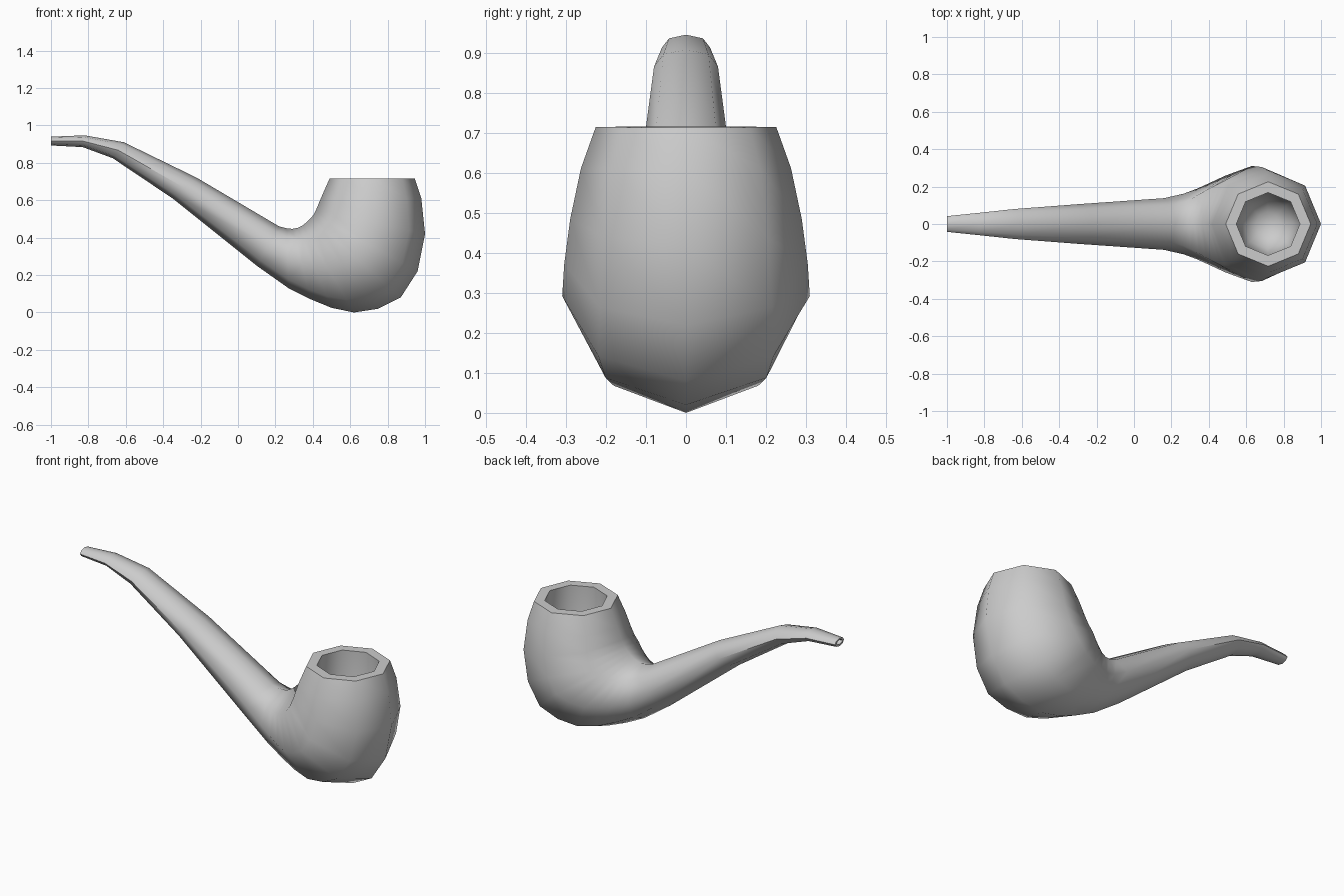
import bpy
import bmesh
import math

SIDES = 8


def section(bm, top_x, top_z, low_x, low_z, half_width):
    """Octagonal ring spanning an upper and a lower profile point."""
    cx, cz = (top_x + low_x) / 2, (top_z + low_z) / 2
    dx, dz = (top_x - low_x) / 2, (top_z - low_z) / 2
    ring = []
    for i in range(SIDES):
        a = 2 * math.pi * i / SIDES
        c = math.cos(a)
        ring.append(bm.verts.new((cx + dx * c, half_width * math.sin(a), cz + dz * c)))
    return ring


def loft(name, sections):
    bm = bmesh.new()
    rings = [section(bm, *s) for s in sections]
    for a, b in zip(rings, rings[1:]):
        for i in range(SIDES):
            j = (i + 1) % SIDES
            bm.faces.new((a[i], a[j], b[j], b[i]))
    bm.faces.new(rings[0])
    bm.faces.new(rings[-1])
    bmesh.ops.recalc_face_normals(bm, faces=bm.faces)
    mesh = bpy.data.meshes.new(name)
    bm.to_mesh(mesh)
    bm.free()
    obj = bpy.data.objects.new(name, mesh)
    bpy.context.collection.objects.link(obj)
    bpy.context.view_layer.objects.active = obj
    obj.select_set(True)
    bpy.ops.object.shade_smooth_by_angle(angle=math.radians(60))
    return obj


# Each row: upper profile x, z; lower profile x, z; half width
mouth_hole = [
    (-0.88, 0.928, -0.88, 0.902, 0.024),
    (-1.00, 0.931, -1.00, 0.903, 0.026),
]
stem = [
    (-1.00, 0.94, -1.00, 0.893, 0.042),
    (-0.82, 0.947, -0.83, 0.884, 0.06),
    (-0.61, 0.91, -0.67, 0.825, 0.08),
    (-0.22, 0.72, -0.35, 0.61, 0.107),
    (0.22, 0.46, 0.10, 0.25, 0.138),
]
# The sections fan around the inner bend to become the bowl
bowl = [
    (0.26, 0.45, 0.27, 0.13, 0.162),
    (0.29, 0.447, 0.39, 0.07, 0.19),
    (0.32, 0.453, 0.50, 0.025, 0.222),
    (0.345, 0.465, 0.62, 0.0, 0.256),
    (0.37, 0.485, 0.75, 0.02, 0.285),
    (0.39, 0.505, 0.87, 0.08, 0.31),
    (0.405, 0.525, 0.96, 0.22, 0.305),
    (0.418, 0.55, 1.00, 0.42, 0.29),
    (0.445, 0.615, 0.98, 0.61, 0.263),
    (0.49, 0.717, 0.945, 0.715, 0.226),
]
# Tobacco chamber
chamber = [
    (0.547, 0.717, 0.887, 0.715, 0.168),
    (0.547, 0.42, 0.887, 0.42, 0.168),
    (0.58, 0.30, 0.85, 0.30, 0.135),
    (0.65, 0.24, 0.78, 0.24, 0.065),
]

loft("pipe_body", mouth_hole + stem + bowl + chamber)
